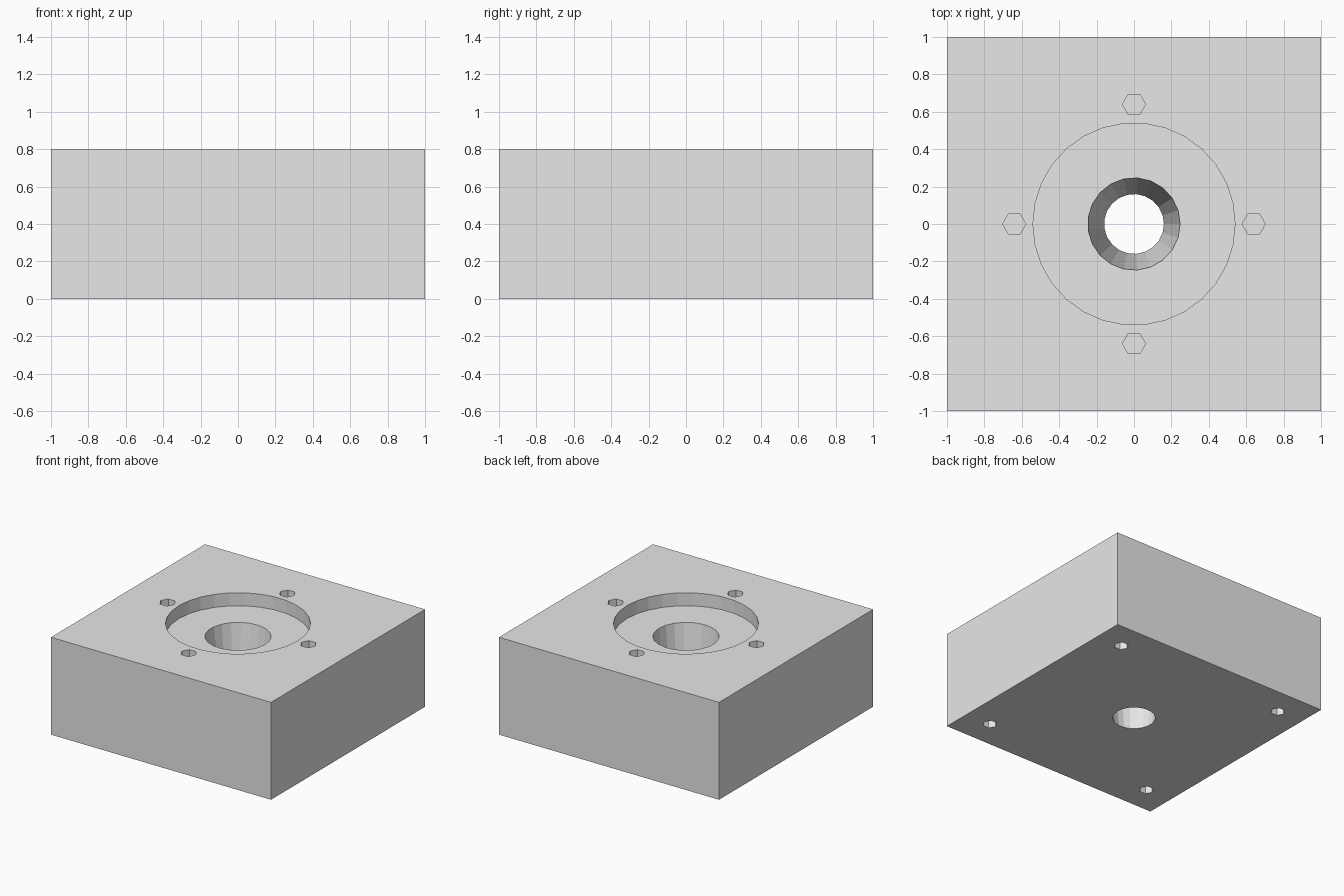
import bpy, bmesh
from math import cos, sin, pi

cube = bpy.data.objects.get("Cube")
if cube:
    bpy.data.objects.remove(cube, do_unlink=True)

HEIGHT = 0.8
RECESS_FLOOR = 0.693
BOLT_DEPTH = 0.4
OVERLAP = 0.05

grey = bpy.data.materials.new("plain grey")
grey.use_nodes = True
colour = (0.8, 0.8, 0.8, 1)
grey.diffuse_color = colour
grey.node_tree.nodes["Principled BSDF"].inputs["Base Color"].default_value = colour


def add_object(name, bm):
    bmesh.ops.recalc_face_normals(bm, faces=bm.faces)
    mesh = bpy.data.meshes.new(name)
    bm.to_mesh(mesh)
    bm.free()
    mesh.materials.append(grey)
    obj = bpy.data.objects.new(name, mesh)
    bpy.context.collection.objects.link(obj)
    return obj


def frustum(name, sides, x, y, z0, r0, z1, r1):
    """Round or hexagonal plug with its first corner towards +x."""
    bm = bmesh.new()
    rings = []
    for z, r in ((z0, r0), (z1, r1)):
        angles = [2 * pi * i / sides for i in range(sides)]
        rings.append([bm.verts.new((x + r * cos(a), y + r * sin(a), z)) for a in angles])
    low, high = rings
    bm.faces.new(low)
    bm.faces.new(high)
    for i in range(sides):
        j = (i + 1) % sides
        bm.faces.new((low[i], low[j], high[j], high[i]))
    return add_object(name, bm)


# Solid square block
bm = bmesh.new()
bmesh.ops.create_cube(bm, size=2)
for v in bm.verts:
    v.co.z = HEIGHT if v.co.z > 0 else 0
block = add_object("block", bm)

# Round recess and tapered through bore, the taper carried on past both ends
taper = (0.247 - 0.16) / RECESS_FLOOR
cutters = [
    frustum("recess_cutter", 30, 0, 0, RECESS_FLOOR, 0.54, HEIGHT + OVERLAP, 0.54),
    frustum("bore_cutter", 21, 0, 0, -OVERLAP, 0.16 - taper * OVERLAP,
            RECESS_FLOOR + OVERLAP, 0.247 + taper * OVERLAP),
]

# Blind bolt holes around the recess on top
for x, y in ((1, 0), (0, 1), (-1, 0), (0, -1)):
    cutters.append(frustum("top_bolt_cutter", 6, 0.64 * x, 0.64 * y,
                           HEIGHT - BOLT_DEPTH, 0.062, HEIGHT + OVERLAP, 0.062))

# Blind bolt holes near the corners underneath
for x in (-0.77, 0.77):
    for y in (-0.77, 0.77):
        cutters.append(frustum("base_bolt_cutter", 6, x, y, -OVERLAP, 0.055, BOLT_DEPTH, 0.055))

# Cut every hole, then discard the cutters
bpy.context.view_layer.objects.active = block
for cutter in cutters:
    cutter.hide_render = True
    mod = block.modifiers.new("cut", "BOOLEAN")
    mod.operation = "DIFFERENCE"
    mod.solver = "EXACT"
    mod.object = cutter
    bpy.ops.object.modifier_apply(modifier=mod.name)
    bpy.data.objects.remove(cutter, do_unlink=True)
